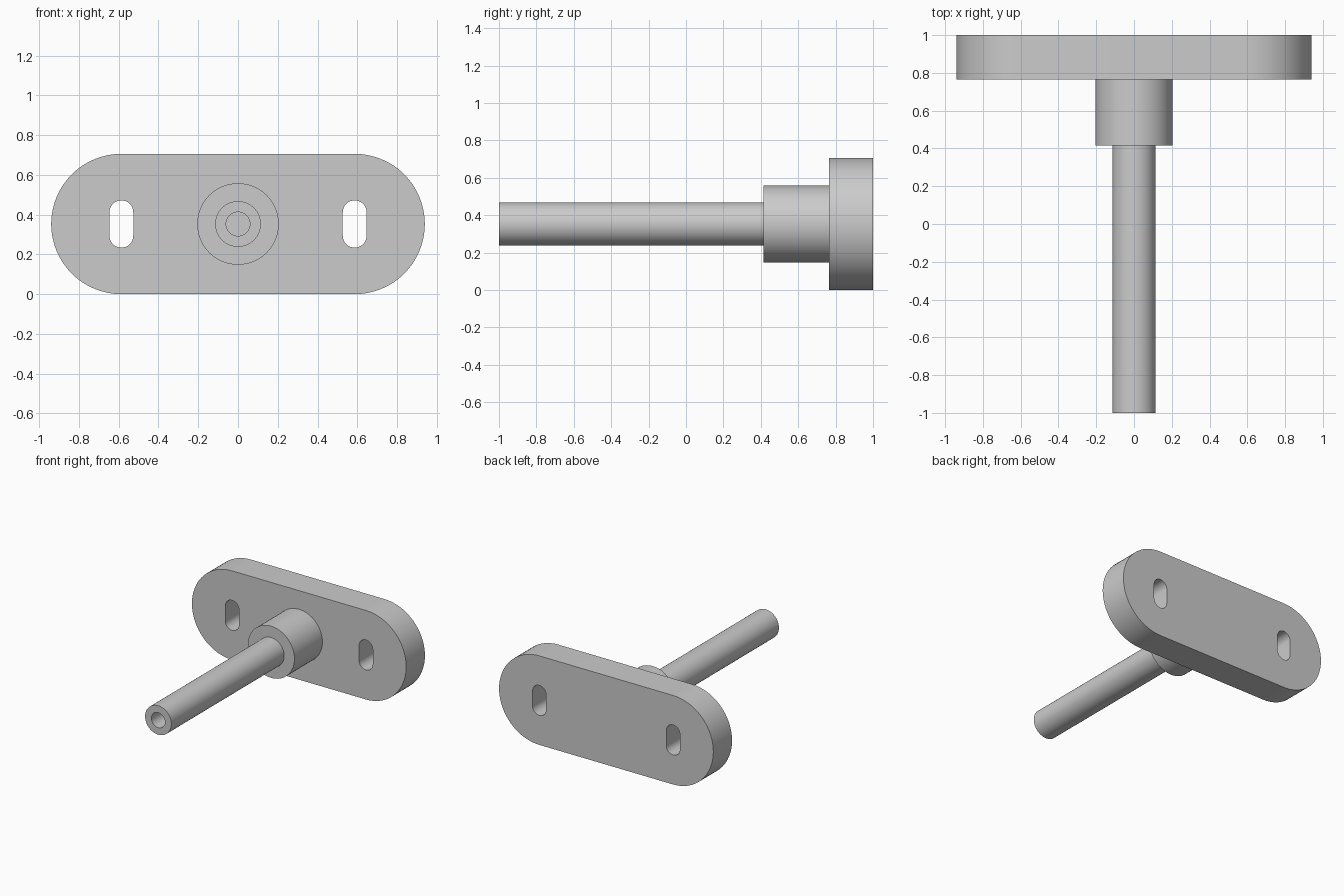
import bpy
import bmesh
from math import pi, cos, sin, radians
from mathutils import Vector

cube = bpy.data.objects.get("Cube")
if cube:
    bpy.data.objects.remove(cube, do_unlink=True)

MID_Z = 0.353          # height of the shaft axis
PLATE_FRONT, PLATE_BACK = 0.765, 1.0
BOSS_FRONT = 0.415

grey = bpy.data.materials.new("plain grey")
grey.use_nodes = True
colour = (0.6, 0.6, 0.6, 1)
grey.diffuse_color = colour
grey.node_tree.nodes["Principled BSDF"].inputs["Base Color"].default_value = colour


def finish(bm, name):
    """Turn a bmesh into a smooth-shaded object with sharp edges kept."""
    bmesh.ops.recalc_face_normals(bm, faces=bm.faces)
    mesh = bpy.data.meshes.new(name)
    bm.to_mesh(mesh)
    bm.free()
    mesh.materials.append(grey)
    obj = bpy.data.objects.new(name, mesh)
    bpy.context.collection.objects.link(obj)
    bpy.ops.object.select_all(action="DESELECT")
    obj.select_set(True)
    bpy.context.view_layer.objects.active = obj
    bpy.ops.object.shade_smooth_by_angle(angle=radians(30))
    return obj


def rounded_loop(bm, cx, radius, dx, dz, steps):
    """Closed outline of two half circles pushed apart by dx or dz."""
    start = -pi / 2 if dx else 0
    verts = []
    for side in (1, -1):
        for i in range(steps + 1):
            a = start + pi * i / steps + (0 if side == 1 else pi)
            verts.append(bm.verts.new((cx + side * dx + radius * cos(a),
                                       PLATE_FRONT,
                                       MID_Z + side * dz + radius * sin(a))))
    return [bm.edges.new((v, verts[i - 1])) for i, v in enumerate(verts)]


def lathe(name, profile, steps=64):
    """Spin (radius, y) points around the shaft axis."""
    bm = bmesh.new()
    verts = [bm.verts.new((r, y, MID_Z)) for r, y in profile]
    edges = [bm.edges.new(pair) for pair in zip(verts, verts[1:])]
    bmesh.ops.spin(bm, geom=verts + edges, cent=(0, 0, MID_Z), axis=(0, 1, 0),
                   angle=2 * pi, steps=steps, use_merge=True)
    bmesh.ops.remove_doubles(bm, verts=bm.verts, dist=1e-5)
    return finish(bm, name)


# Mounting plate with round ends and two upright slots
bm = bmesh.new()
edges = rounded_loop(bm, 0, MID_Z, 0.587, 0, 32)
for side in (-1, 1):
    edges += rounded_loop(bm, side * 0.587, 0.06, 0, 0.059, 16)
bmesh.ops.triangle_fill(bm, edges=edges, use_beauty=True, normal=(0, -1, 0))
bmesh.ops.dissolve_degenerate(bm, edges=bm.edges, dist=1e-6)
back = bmesh.ops.extrude_face_region(bm, geom=bm.faces[:], use_keep_orig=True)
bmesh.ops.translate(bm, vec=Vector((0, PLATE_BACK - PLATE_FRONT, 0)),
                    verts=[g for g in back["geom"] if isinstance(g, bmesh.types.BMVert)])
finish(bm, "mounting_plate")

# Boss collar between the plate and the shaft
lathe("boss", [(0.115, BOSS_FRONT), (0.205, BOSS_FRONT), (0.205, PLATE_FRONT)])

# Long shaft with a blind hole in its front end
lathe("shaft", [(0, -0.7), (0.06, -0.7), (0.06, -1), (0.115, -1), (0.115, BOSS_FRONT)])
